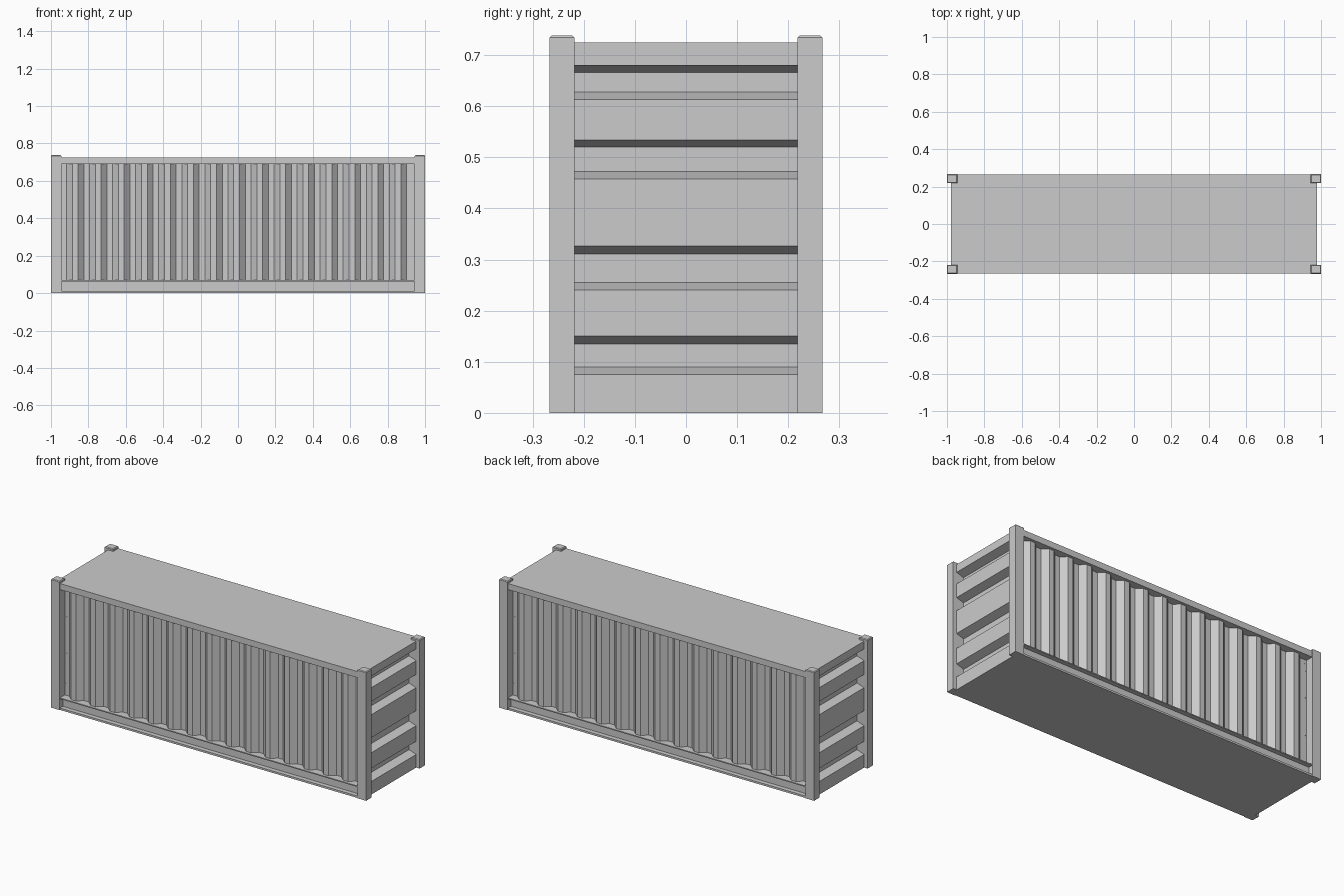
import bpy, bmesh
from math import pi
from mathutils import Matrix

if "Cube" in bpy.data.objects:
    bpy.data.objects.remove(bpy.data.objects["Cube"])


def finish(bm, name):
    me = bpy.data.meshes.new(name)
    bm.to_mesh(me)
    bm.free()
    ob = bpy.data.objects.new(name, me)
    bpy.context.collection.objects.link(ob)
    return ob


def box(name, x0, x1, y0, y1, z0, z1):
    bm = bmesh.new()
    bmesh.ops.create_cube(bm, size=1)
    for v in bm.verts:
        v.co = ((x0 + x1) / 2 + v.co.x * (x1 - x0),
                (y0 + y1) / 2 + v.co.y * (y1 - y0),
                (z0 + z1) / 2 + v.co.z * (z1 - z0))
    return finish(bm, name)


def sheet(name, row_a, row_b, turn):
    bm = bmesh.new()
    a = [bm.verts.new(p) for p in row_a]
    b = [bm.verts.new(p) for p in row_b]
    for i in range(len(a) - 1):
        bm.faces.new((a[i], a[i + 1], b[i + 1], b[i]))
    bm.transform(Matrix.Rotation(turn, 4, 'Z'))
    return finish(bm, name)


# Floor and roof slabs
box("floor", -0.978, 0.978, -0.264, 0.264, 0, 0.011)
box("roof", -0.978, 0.978, -0.264, 0.264, 0.69, 0.725)

# Corner posts with softened top edges
for sx, xn in ((-1, "left"), (1, "right")):
    for sy, yn in ((-1, "front"), (1, "back")):
        xs = sorted((sx * 0.945, sx))
        ys = sorted((sy * 0.218, sy * 0.267))
        post = box(f"{yn}_{xn}_post", *xs, *ys, 0, 0.738)
        bm = bmesh.new()
        bm.from_mesh(post.data)
        top = [e for e in bm.edges if all(v.co.z > 0.7 for v in e.verts)]
        bmesh.ops.bevel(bm, geom=top, offset=0.004, segments=1, affect='EDGES')
        bm.to_mesh(post.data)
        bm.free()

# Bottom side rails: recessed web under a thin flange
for s, n in ((-1, "front"), (1, "back")):
    box(f"{n}_rail_web", -0.95, 0.95, *sorted((s * 0.205, s * 0.238)), 0.009, 0.066)
    box(f"{n}_rail_flange", -0.95, 0.95, *sorted((s * 0.205, s * 0.264)), 0.063, 0.069)

# Corrugated side walls: 15 trapezoid waves
pitch, start, out, inn = 0.1233, -0.917, -0.248, -0.219
wave = [(-0.95, inn)]
for i in range(15):
    x = start + i * pitch
    wave += [(x, inn), (x + 0.031, out), (x + 0.062, out), (x + 0.093, inn)]
wave.append((0.95, inn))
for turn, n in ((0, "front"), (pi, "back")):
    sheet(f"{n}_corrugated_wall", [(x, y, 0.066) for x, y in wave],
          [(x, y, 0.692) for x, y in wave], turn)

# End panels: four horizontal grooves
outer, inner = 0.978, 0.932
prof = [(outer, 0.0)]
for z0, z1, z2, z3 in ((0.075, 0.09, 0.135, 0.15), (0.24, 0.255, 0.311, 0.326),
                       (0.458, 0.472, 0.52, 0.534), (0.613, 0.628, 0.666, 0.68)):
    prof += [(outer, z0), (inner, z1), (inner, z2), (outer, z3)]
prof.append((outer, 0.725))
for turn, n in ((0, "right"), (pi, "left")):
    sheet(f"{n}_end_panel", [(x, 0.22, z) for x, z in prof],
          [(x, -0.22, z) for x, z in prof], turn)
